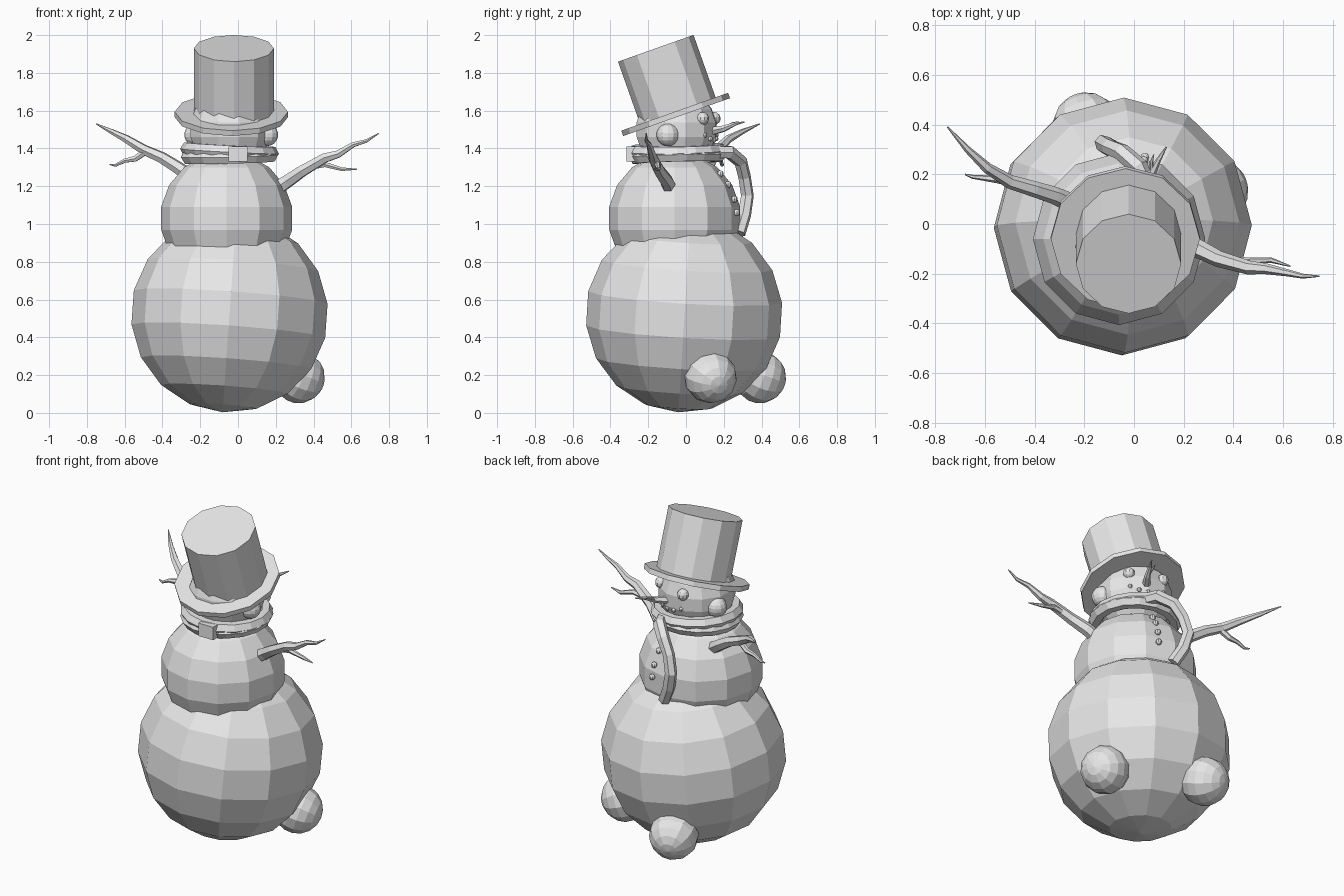
import bpy
from math import radians, sin, cos
from mathutils import Vector

cube = bpy.data.objects.get("Cube")
if cube:
    bpy.data.objects.remove(cube, do_unlink=True)

grey = bpy.data.materials.new("plain_grey")
grey.use_nodes = True
grey.diffuse_color = (0.8, 0.8, 0.8, 1)
grey.node_tree.nodes["Principled BSDF"].inputs["Base Color"].default_value = (0.8, 0.8, 0.8, 1)


def finish(name):
    obj = bpy.context.object
    obj.name = name
    obj.data.materials.append(grey)
    return obj


def ball(name, loc, r, rot=(0, 0, 0), seg=12, rings=9):
    bpy.ops.mesh.primitive_uv_sphere_add(segments=seg, ring_count=rings, radius=r,
                                         location=loc, rotation=rot)
    return finish(name)


def disc(name, loc, r, depth, rot):
    bpy.ops.mesh.primitive_cylinder_add(vertices=12, radius=r, depth=depth,
                                        location=loc, rotation=rot)
    return finish(name)


def tube(name, points, sides=1):
    """Flat-shaded tube; each point is x, y, z, radius."""
    curve = bpy.data.curves.new(name, "CURVE")
    curve.dimensions = "3D"
    curve.bevel_depth = 1
    curve.bevel_resolution = sides
    curve.use_fill_caps = True
    spline = curve.splines.new("POLY")
    spline.points.add(len(points) - 1)
    spline.use_smooth = False
    for p, (x, y, z, r) in zip(spline.points, points):
        p.co = (x, y, z, 1)
        p.radius = r
    obj = bpy.data.objects.new(name, curve)
    bpy.context.collection.objects.link(obj)
    bpy.ops.object.select_all(action="DESELECT")
    obj.select_set(True)
    bpy.context.view_layer.objects.active = obj
    bpy.ops.object.convert(target="MESH")
    return finish(name)


def on_ball(centre, r, turn, lift):
    """Point on a ball, turned in degrees from the facing direction."""
    a, e = radians(FACING + turn), radians(lift)
    return Vector(centre) + r * Vector((sin(a) * cos(e), cos(a) * cos(e), sin(e)))


FACING = 17.5  # degrees from +y towards +x
BASE, CHEST, HEAD = (-0.045, -0.01, 0.523), (-0.06, -0.06, 1.03), (-0.04, -0.05, 1.5)

# Three stacked snowballs
ball("base_ball", BASE, 0.522, (-0.06, 0.07, 0))
ball("chest_ball", CHEST, 0.352)
ball("head_ball", HEAD, 0.22, (0, 0, radians(-FACING)))

# Feet, with poles pointing outwards
for side, loc in (("right", (-0.19, 0.39, 0.19)), ("left", (0.32, 0.13, 0.19))):
    out = Vector(loc) - Vector(BASE)
    out.z *= 0.4
    ball(side + "_foot", loc, 0.14, out.to_track_quat("Z", "Y").to_euler())

# Face
for side, s in (("right", -1), ("left", 1)):
    ball(side + "_eye", on_ball(HEAD, 0.212, 30 * s, 16), 0.034, seg=10, rings=7)
    ball(side + "_cheek", on_ball(HEAD, 0.2, 86 * s, -8), 0.06)
for i in range(5):
    t = i - 2
    ball("mouth_stone", on_ball(HEAD, 0.215, 14 * t, -15 + 1.8 * t * t), 0.013, seg=8, rings=6)
tube("nose_twig", [(0.02, 0.13, 1.49, 0.025), (0.07, 0.2, 1.505, 0.018),
                   (0.1, 0.26, 1.53, 0.01), (0.13, 0.31, 1.54, 0.003)])
tube("nose_sprig", [(0.07, 0.2, 1.505, 0.01), (0.07, 0.25, 1.535, 0.007), (0.08, 0.28, 1.54, 0.002)])

# Coat buttons
for lift in (5, 17, 31, 43):
    ball("button", on_ball(CHEST, 0.346, 0, lift), 0.018, seg=8, rings=6)

# Top hat, tipped backwards
tip = radians(19.5)
hat_axis = Vector((0, -sin(tip), cos(tip)))
brim_centre = Vector((-0.035, -0.055, 1.58))
disc("hat_brim", brim_centre, 0.3, 0.03, (tip, 0, 0))
disc("hat_crown", Vector((-0.022, -0.16, 1.93)) - hat_axis * 0.185, 0.212, 0.37, (tip, 0, 0))

# Scarf: two wraps, a knot and a hanging tail
for i, (z, tilt) in enumerate(((1.385, 0.05), (1.36, -0.03))):
    bpy.ops.mesh.primitive_torus_add(major_segments=16, minor_segments=6, major_radius=0.222,
                                     minor_radius=0.04, location=(-0.045, -0.045, z),
                                     rotation=(0.02, tilt, i * 0.2))
    finish("scarf_wrap")
bpy.ops.mesh.primitive_cube_add(size=1, location=(0, -0.285, 1.37))
bpy.context.object.scale = (0.1, 0.06, 0.08)
finish("scarf_fold")
tube("scarf_tail", [(0.05, 0.16, 1.38, 0.035), (0.02, 0.23, 1.38, 0.038), (-0.05, 0.29, 1.33, 0.036),
                    (-0.1, 0.31, 1.25, 0.034), (-0.125, 0.325, 1.15, 0.035),
                    (-0.1, 0.31, 1.05, 0.036), (-0.05, 0.28, 0.95, 0.036)])

# Branch arms
tube("left_arm", [(0.18, -0.08, 1.17, 0.04), (0.26, -0.1, 1.225, 0.038), (0.34, -0.14, 1.28, 0.033),
                  (0.46, -0.175, 1.35, 0.028), (0.53, -0.18, 1.37, 0.022), (0.61, -0.195, 1.42, 0.015),
                  (0.68, -0.21, 1.44, 0.01), (0.745, -0.21, 1.48, 0.003)])
tube("left_arm_sprig", [(0.37, -0.15, 1.3, 0.018), (0.46, -0.15, 1.315, 0.016),
                        (0.55, -0.145, 1.29, 0.011), (0.63, -0.17, 1.29, 0.003)])
tube("right_arm", [(-0.22, 0.07, 1.23, 0.04), (-0.32, 0.115, 1.3, 0.035), (-0.4, 0.14, 1.35, 0.032),
                   (-0.5, 0.17, 1.395, 0.028), (-0.59, 0.225, 1.45, 0.022),
                   (-0.67, 0.3, 1.49, 0.014), (-0.75, 0.39, 1.53, 0.003)])
tube("right_arm_sprig", [(-0.48, 0.165, 1.39, 0.02), (-0.545, 0.18, 1.345, 0.017),
                         (-0.6, 0.185, 1.335, 0.012), (-0.65, 0.19, 1.31, 0.008),
                         (-0.68, 0.2, 1.315, 0.003)])
